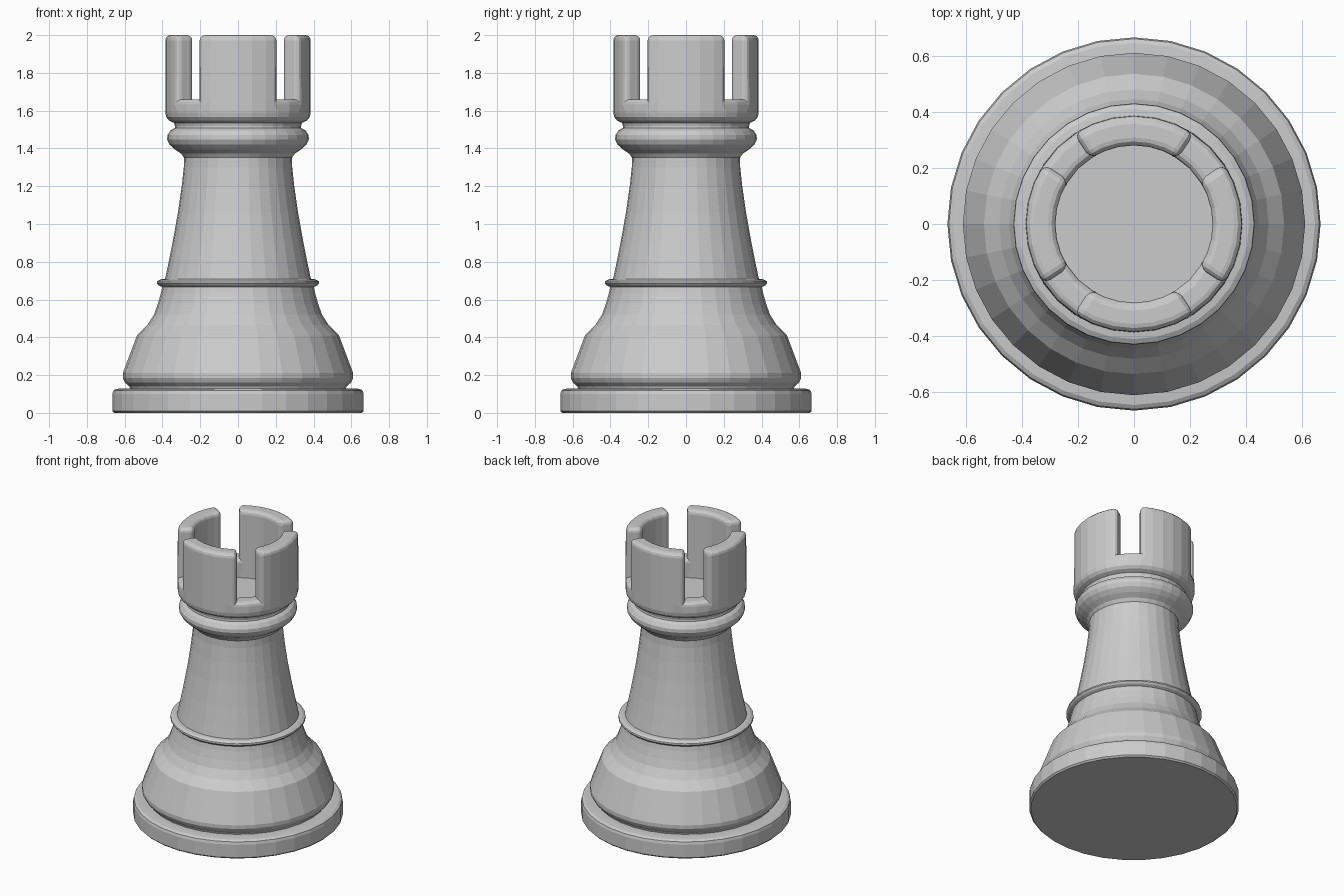
import bpy, bmesh, math

cube = bpy.data.objects.get("Cube")
if cube:
    bpy.data.objects.remove(cube)

SEGMENTS = 32
CROWN_FLOOR = 1.53
SLOT_FLOOR = 1.66

grey = bpy.data.materials.new("light grey")
grey.use_nodes = True
grey.diffuse_color = (0.6, 0.6, 0.6, 1)
grey.node_tree.nodes["Principled BSDF"].inputs["Base Color"].default_value = (0.6, 0.6, 0.6, 1)


def lathe(name, profile):
    """Spin (radius, z) points around z, capping both ends."""
    bm = bmesh.new()
    rings = []
    for r, z in profile:
        rings.append([bm.verts.new((r * math.cos(a), r * math.sin(a), z))
                      for a in (math.tau * i / SEGMENTS for i in range(SEGMENTS))])
    for low, high in zip(rings, rings[1:]):
        for i in range(SEGMENTS):
            j = (i + 1) % SEGMENTS
            bm.faces.new((low[i], low[j], high[j], high[i]))
    bm.faces.new(rings[0][::-1])
    bm.faces.new(rings[-1])
    return name, bm


def finish(name, bm):
    bmesh.ops.recalc_face_normals(bm, faces=bm.faces)
    mesh = bpy.data.meshes.new(name)
    bm.to_mesh(mesh)
    bm.free()
    mesh.materials.append(grey)
    obj = bpy.data.objects.new(name, mesh)
    bpy.context.collection.objects.link(obj)
    return obj


# Foot disc with softened rim
finish(*lathe("foot", [(.655, 0), (.665, .01), (.665, .1), (.66, .118),
                       (.645, .127), (.61, .13)]))

# Flared skirt
finish(*lathe("skirt", [(.57, .125), (.575, .14), (.598, .16), (.61, .185), (.61, .21),
                        (.535, .41), (.48, .465), (.445, .52), (.425, .575),
                        (.408, .635), (.4, .675)]))

# Thin collar ring
finish(*lathe("collar", [(.4, .665), (.42, .675), (.43, .687), (.428, .697),
                         (.41, .707), (.385, .71)]))

# Tapering shaft
finish(*lathe("shaft", [(.388, .7), (.37, .785), (.345, .91), (.318, 1.06),
                        (.298, 1.2), (.287, 1.3), (.285, 1.37)]))

# Rounded neck ring
finish(*lathe("neck_ring", [(.285, 1.35), (.3, 1.372), (.335, 1.395), (.362, 1.42),
                            (.375, 1.447), (.374, 1.47), (.358, 1.495), (.335, 1.508),
                            (.333, 1.525)]))

# Crown: hollow cup, then four battlements raised from its rim
name, bm = lathe("crown", [(.333, 1.515), (.338, 1.535), (.365, 1.548), (.38, 1.566),
                           (.385, 1.59), (.385, SLOT_FLOOR), (.28, SLOT_FLOOR),
                           (.28, CROWN_FLOOR)])
bmesh.ops.recalc_face_normals(bm, faces=bm.faces)


def is_battlement(face):
    c = face.calc_center_median()
    if abs(c.z - SLOT_FLOOR) > .001:
        return False
    quarter = math.degrees(math.atan2(c.y, c.x)) % 90
    return abs(quarter - 45) > 11.25


raised = bmesh.ops.extrude_face_region(bm, geom=[f for f in bm.faces if is_battlement(f)],
                                       use_keep_orig=False)
for v in raised["geom"]:
    if isinstance(v, bmesh.types.BMVert):
        v.co.z = 2
leftover = [f for f in bm.faces if is_battlement(f) and
            all(abs(v.co.z - SLOT_FLOOR) < .001 for v in f.verts)]
bmesh.ops.delete(bm, geom=leftover, context="FACES")
bmesh.ops.recalc_face_normals(bm, faces=bm.faces)
rims = [e for e in bm.edges if len(e.link_faces) == 2 and e.calc_face_angle() > 1
        and min(v.co.z for v in e.verts) > SLOT_FLOOR - .01
        and e.calc_face_angle_signed() > 0]
bmesh.ops.bevel(bm, geom=rims, offset=.028, offset_type="OFFSET", segments=3,
                profile=.5, affect="EDGES", clamp_overlap=True)
finish(name, bm)
